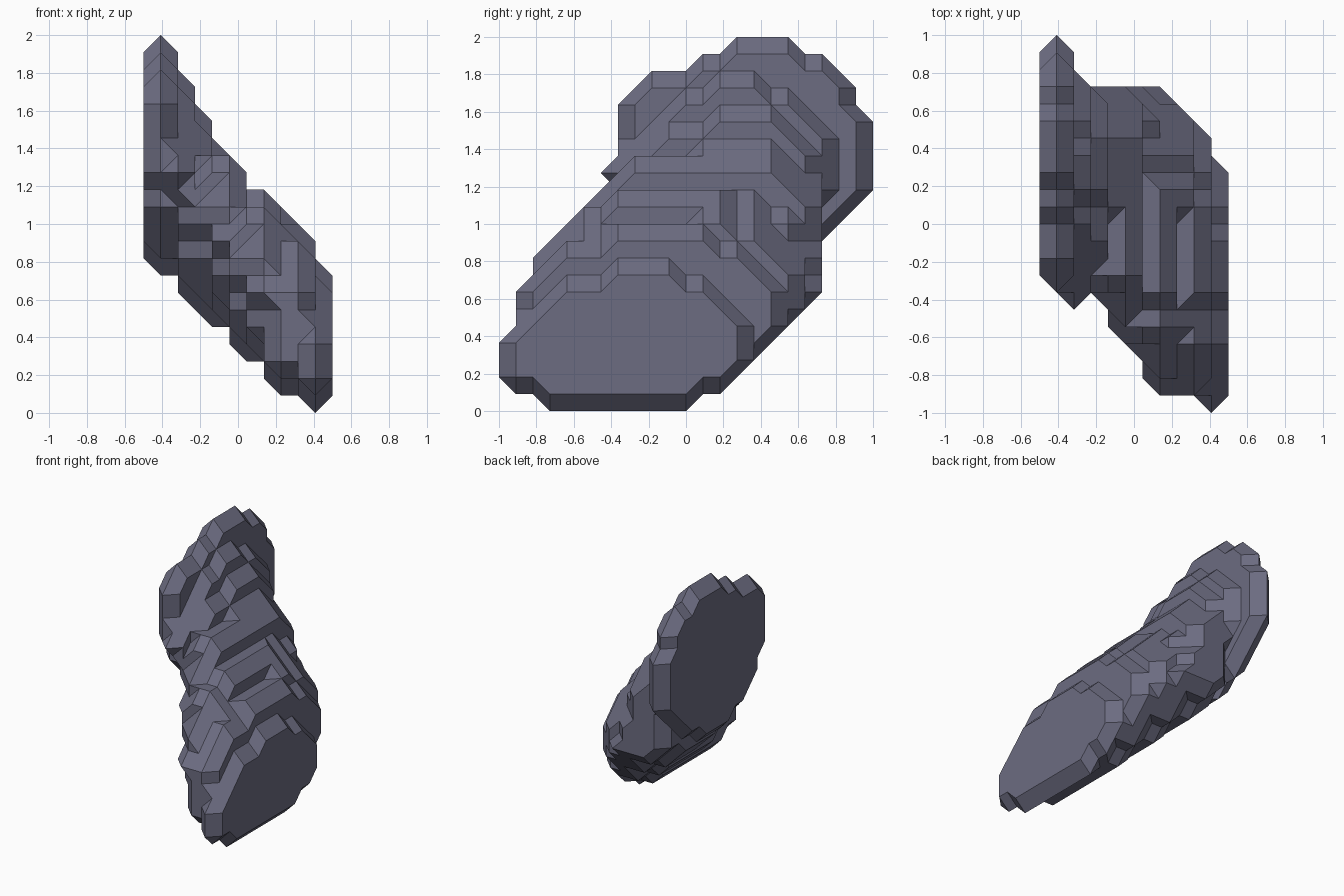
import bpy, bmesh
from itertools import product
from mathutils import Vector

cube = bpy.data.objects.get("Cube")
if cube:
    bpy.data.objects.remove(cube, do_unlink=True)

STEP = 2 / 22

# Rounded outline of each core layer from right to left:
# y range, z range, limits of z-y, y-z, and the range of y+z,
# then the start of the top row and the rounding of the sides
SECTIONS = [
    (8, 21, 9, 21, 11, 8, 21, 39, 14, 1),
    (7, 19, 8, 19, 7, 6, 21, 35, 13, 0),
    (8, 18, 7, 17, 6, 10, 18, 34, 13, 1),
    (7, 18, 6, 15, 6, 11, 17, 32, 12, 1),
    (5, 18, 6, 14, 6, 11, 14, 31, 8, 1),
    (4, 18, 4, 12, 6, 11, 11, 28, 7, 1),
    (2, 18, 4, 12, 6, 11, 8, 26, 7, 1),
    (2, 17, 2, 11, 5, 11, 5, 25, 12, 0),
    (2, 16, 2, 10, 5, 11, 5, 23, 7, 0),
    (1, 14, 1, 8, 3, 11, 3, 19, 7, 0),
]


def in_core(section, j, k):
    y0, y1, z0, z1, rise, drop, low, high, peak, side = section
    return (y0 <= j <= y1 and z0 <= k <= z1
            and k - j <= rise and j - k <= drop and low <= j + k <= high
            # stepped shoulder at the top
            and (k < z1 or j >= peak) and (k < 20 or j > 11)
            # round off the corners at the top and bottom
            and j - 2 * k < drop - z0 and low + z0 < j + 2 * k < high + z1
            # round off the corners at the sides
            and low + y0 + side <= 2 * j + k <= high + y1 - side
            and k - 2 * j <= rise - y0 - side)


core = {(i + 1, j, k) for i, section in enumerate(SECTIONS)
        for j, k in product(range(23), repeat=2) if in_core(section, j, k)}
CORNERS = list(product((0, 1), repeat=3))
hull_cache = {}


def add(a, b):
    return tuple(x + y for x, y in zip(a, b))


def corners_of(cell):
    """Cell corners in the core, or one edge away from it in the cell."""
    kept = [c for c in CORNERS if add(cell, c) in core]
    return tuple(c for c in CORNERS if any(
        sum(abs(x - y) for x, y in zip(c, d)) < 2 for d in kept))


def hull(corners):
    """Outward triangles of the convex hull of some unit cell corners."""
    if corners in hull_cache:
        return hull_cache[corners]
    tris = []
    if corners:
        vecs = [Vector(c) for c in corners]
        mid = sum(vecs, Vector()) / len(vecs)
        tmp = bmesh.new()
        for v in vecs:
            tmp.verts.new(v)
        bmesh.ops.convex_hull(tmp, input=tmp.verts[:])
        for f in tmp.faces:
            t = [v.co.copy() for v in f.verts]
            if (t[1] - t[0]).cross(t[2] - t[0]).dot(t[0] - mid) < 0:
                t.reverse()
            tris.append([tuple(round(x) for x in v) for v in t])
        tmp.free()
    hull_cache[corners] = tris
    return tris


def is_internal(cell, tri):
    """True when the neighbouring cell covers the same triangle."""
    for axis in range(3):
        side = {v[axis] for v in tri}
        if len(side) == 1:
            s = side.pop()
            shift = [0, 0, 0]
            shift[axis] = 1 if s else -1
            near = corners_of(add(cell, shift))
            return all(add(v, [-x for x in shift]) in near for v in tri)
    return False


# Faceted body: outer skin of all the cell hulls
bm = bmesh.new()
verts = {}


def vert(p):
    if p not in verts:
        i, j, k = p
        verts[p] = bm.verts.new(((i - 5.5) * STEP, (j - 11) * STEP, k * STEP))
    return verts[p]


for cell in product(range(11), range(22), range(22)):
    for tri in hull(corners_of(cell)):
        if not is_internal(cell, tri):
            face = [vert(add(cell, v)) for v in tri]
            if not bm.faces.get(face):
                bm.faces.new(face)
bmesh.ops.dissolve_limit(bm, angle_limit=0.02, verts=bm.verts[:], edges=bm.edges[:])

mesh = bpy.data.meshes.new("faceted_body")
bm.to_mesh(mesh)
bm.free()
body = bpy.data.objects.new("faceted_body", mesh)
bpy.context.collection.objects.link(body)

# Slate grey material
slate = bpy.data.materials.new("slate_grey")
slate.use_nodes = True
colour = (0.15, 0.15, 0.22, 1)
slate.diffuse_color = colour
slate.node_tree.nodes["Principled BSDF"].inputs["Base Color"].default_value = colour
mesh.materials.append(slate)
